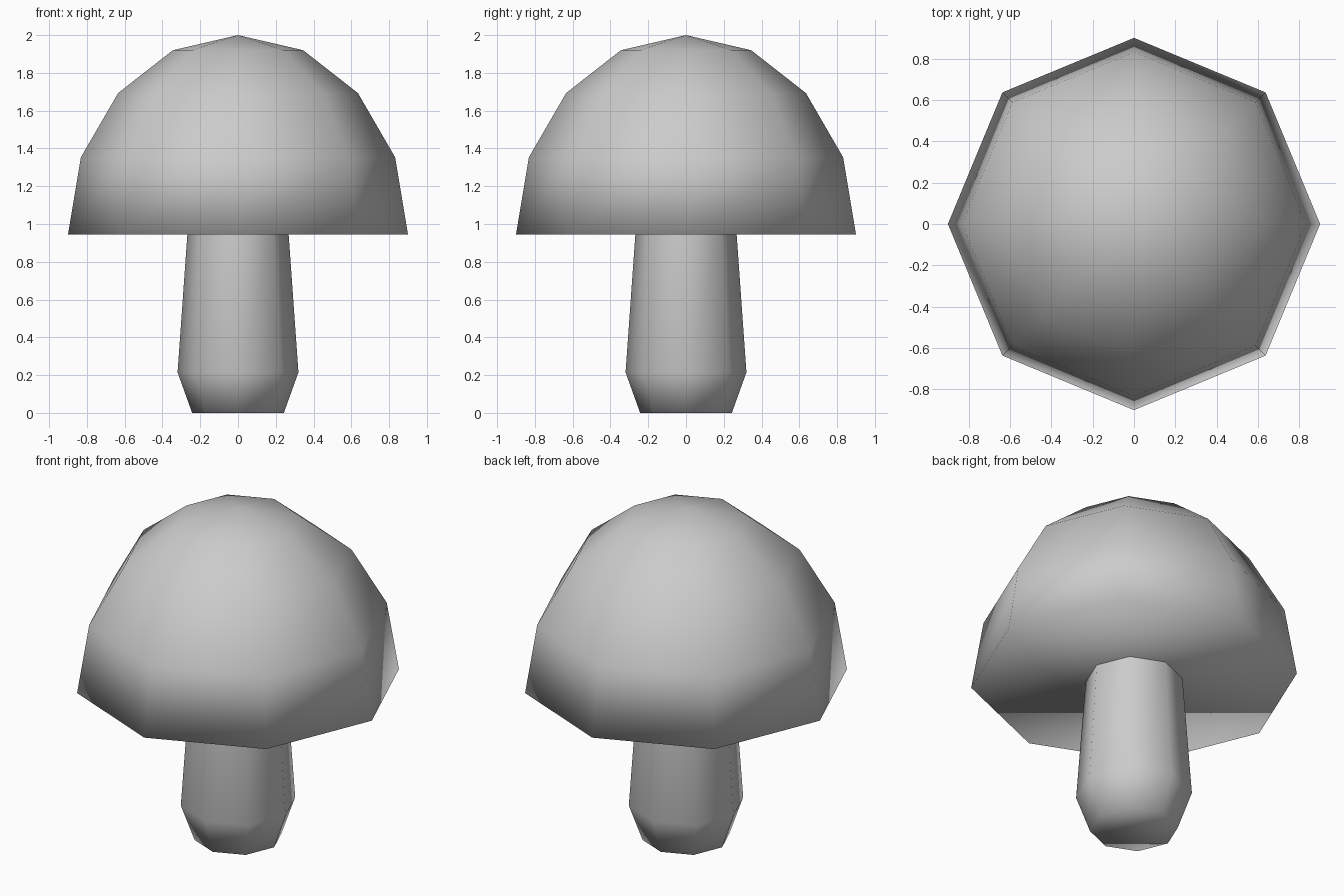
import bpy
import bmesh
from math import cos, sin, pi

SIDES = 8

cube = bpy.data.objects.get("Cube")
if cube:
    bpy.data.objects.remove(cube, do_unlink=True)

# One plain grey for the whole mushroom
grey = bpy.data.materials.new("plain grey")
grey.use_nodes = True
colour = (0.6, 0.6, 0.6, 1)
grey.diffuse_color = colour
grey.node_tree.nodes["Principled BSDF"].inputs["Base Color"].default_value = colour


def lathe(name, profile):
    """Smooth eight-sided solid from (radius, height) pairs, bottom to top."""
    bm = bmesh.new()
    rings = []
    for r, z in profile:
        if r == 0:
            rings.append([bm.verts.new((0, 0, z))] * SIDES)
        else:
            rings.append([bm.verts.new((r * cos(2 * pi * i / SIDES),
                                        r * sin(2 * pi * i / SIDES), z))
                          for i in range(SIDES)])
    bm.faces.new(rings[0][::-1])
    for low, high in zip(rings, rings[1:]):
        for i in range(SIDES):
            j = (i + 1) % SIDES
            loop = [low[i], low[j], high[j], high[i]]
            bm.faces.new(list(dict.fromkeys(loop)))
    for face in bm.faces:
        face.smooth = True
    mesh = bpy.data.meshes.new(name)
    bm.to_mesh(mesh)
    bm.free()
    mesh.materials.append(grey)
    obj = bpy.data.objects.new(name, mesh)
    bpy.context.collection.objects.link(obj)
    return obj


# Stem, open at the top where it enters the cap
lathe("stem", [(0.243, 0), (0.32, 0.215), (0.267, 0.96)])

# Domed cap with a flat underside
lathe("cap", [(0.9, 0.945), (0.832, 1.353), (0.635, 1.693),
              (0.345, 1.92), (0, 2)])
